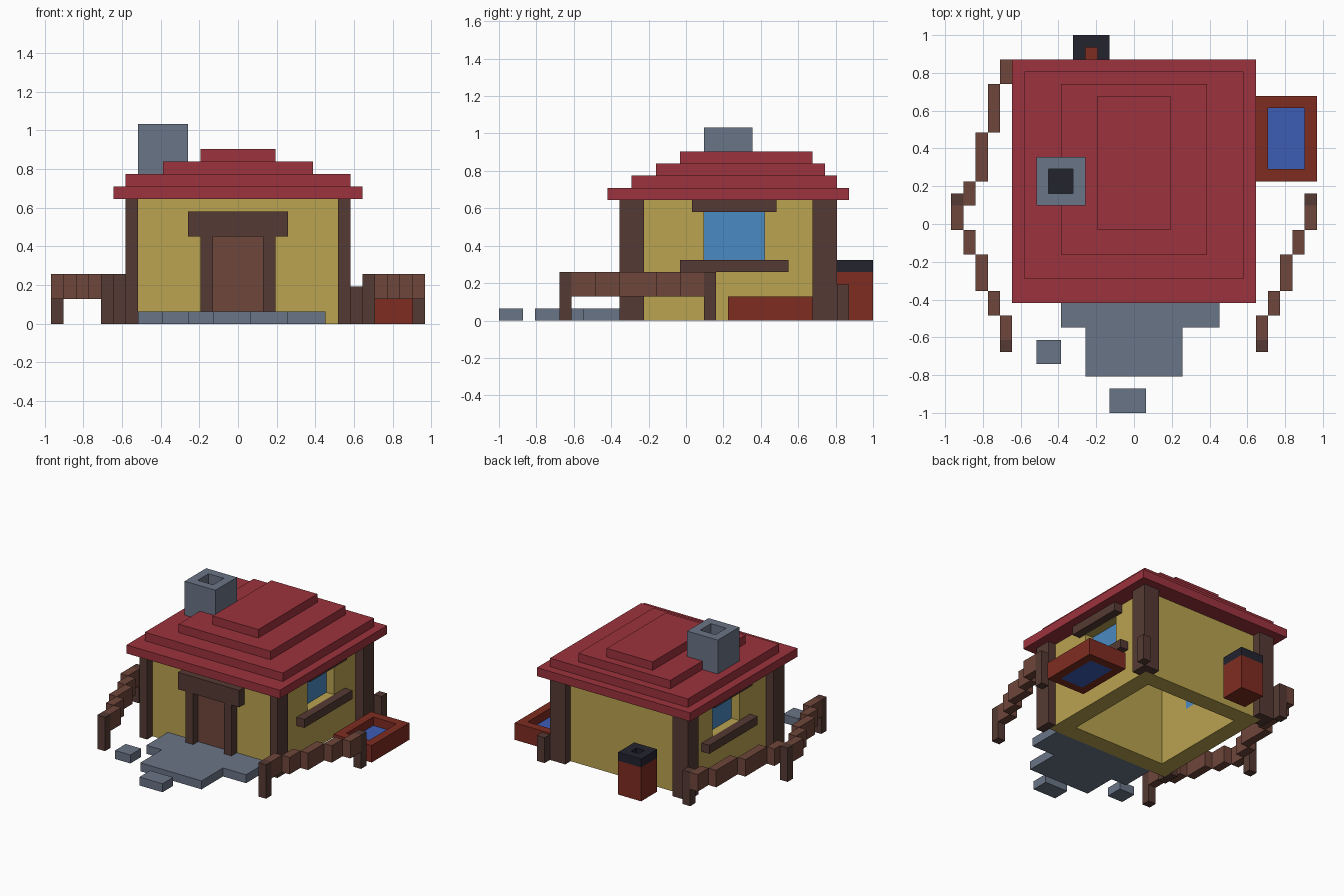
import bpy, bmesh
from mathutils import Vector

cube = bpy.data.objects.get("Cube")
if cube:
    bpy.data.objects.remove(cube, do_unlink=True)

U = 2 / 31                      # one block of the building grid


def linear(c):
    return c / 12.92 if c <= 0.04045 else ((c + 0.055) / 1.055) ** 2.4


def material(name, hexcode):
    rgb = [linear(int(hexcode[i:i + 2], 16) / 255) for i in (0, 2, 4)]
    m = bpy.data.materials.new(name)
    m.use_nodes = True
    m.diffuse_color = (*rgb, 1)
    bsdf = m.node_tree.nodes["Principled BSDF"]
    bsdf.inputs["Base Color"].default_value = (*rgb, 1)
    bsdf.inputs["Roughness"].default_value = 0.9
    return m


ROOF = material("roof red", "9C333D")
WALL = material("wall yellow", "BAA350")
TIMBER = material("dark timber", "553A33")
WOOD = material("light wood", "6F463B")
STONE = material("grey stone", "6A7587")
GLASS = material("window blue", "4A8AC2")
WATER = material("water blue", "3D5DB6")
CLAY = material("clay red", "7E2C21")
SOOT = material("soot black", "23232F")


def finish(name, mat, bm):
    """Turn grid coordinates into a centred object."""
    for v in bm.verts:
        v.co = Vector(((v.co.x - 15) * U, (v.co.y - 15.5) * U, v.co.z * U))
    bmesh.ops.recalc_face_normals(bm, faces=bm.faces)
    me = bpy.data.meshes.new(name)
    bm.to_mesh(me)
    bm.free()
    me.materials.append(mat)
    ob = bpy.data.objects.new(name, me)
    bpy.context.collection.objects.link(ob)
    return ob


def prism(name, mat, pts, z0, z1):
    """Extrude a plan outline upwards."""
    bm = bmesh.new()
    f = bm.faces.new([bm.verts.new((x, y, z0)) for x, y in pts])
    top = bmesh.ops.extrude_face_region(bm, geom=[f], use_keep_orig=True)["geom"]
    for v in top:
        if isinstance(v, bmesh.types.BMVert):
            v.co.z = z1
    return finish(name, mat, bm)


def box(name, mat, x0, x1, y0, y1, z0, z1):
    return prism(name, mat, [(x0, y0), (x1, y0), (x1, y1), (x0, y1)], z0, z1)


def frame(name, mat, outer, hole, d0, d1, axis="z"):
    """Rectangular ring (a0, a1, b0, b1) with a hole, deep along one axis."""
    def corners(r):
        return [(r[0], r[2]), (r[1], r[2]), (r[1], r[3]), (r[0], r[3])]
    bm = bmesh.new()
    rings = []
    for rect in (outer, hole):
        for d in (d0, d1):
            rings.append([bm.verts.new((a, b, d) if axis == "z" else (d, a, b))
                          for a, b in corners(rect)])
    o0, o1, h0, h1 = rings
    for i in range(4):
        j = (i + 1) % 4
        for p, q in ((o0, o1), (o1, h1), (h1, h0), (h0, o0)):
            bm.faces.new((p[i], p[j], q[j], q[i]))
    return finish(name, mat, bm)


def sides(x0, x1):
    """A span on the +x side and its mirror."""
    return (("left", x0, x1), ("right", 30 - x1, 30 - x0))


# Stepped roof
for n, (x0, x1, y0, y1) in enumerate([(5, 25, 9, 29), (6, 24, 11, 28),
                                      (9, 21, 13, 27), (12, 18, 15, 26)]):
    box(f"roof_step_{n + 1}", ROOF, x0, x1, y0, y1, 10 + n, 11 + n)

# Chimney with sooty flue
frame("chimney", STONE, (7, 11, 17, 21), (8, 10, 18, 20), 12, 16)
box("chimney_flue", SOOT, 8, 10, 18, 20, 12, 14)

# Hollow walls, two blocks thick
box("front_wall", WALL, 9, 21, 11, 13, 0, 10)
box("back_wall", WALL, 9, 21, 25, 27, 0, 10)
for side, x0, x1 in sides(21, 23):
    frame(f"{side}_wall", WALL, (11, 27, 0, 10), (17, 22, 5, 9), x0, x1, "x")

# Recessed windows with lintel and sill
for side, x0, x1 in sides(21, 22):
    box(f"{side}_window", GLASS, x0, x1, 17, 22, 5, 9)
for side, x0, x1 in sides(23, 24):
    box(f"{side}_window_lintel", TIMBER, x0, x1, 16, 23, 9, 10)
    box(f"{side}_window_sill", TIMBER, x0, x1, 15, 24, 4, 5)
    box(f"{side}_front_corner_post", TIMBER, x0, x1, 10, 12, 0, 10)

# L-shaped back corner posts
ell = [(24, 26), (24, 28), (22, 28), (22, 27), (23, 27), (23, 26)]
prism("left_back_corner_post", TIMBER, ell, 0, 10)
prism("right_back_corner_post", TIMBER, [(30 - x, y) for x, y in ell], 0, 10)

# Door and its frame
box("door", WOOD, 13, 17, 10.92, 11.5, 1, 7)
for side, x0, x1 in sides(17, 18):
    box(f"{side}_door_post", TIMBER, x0, x1, 10, 11, 1, 7)
box("door_lintel", TIMBER, 11, 19, 10, 11, 7, 9)

# Stone terrace and stepping stones
prism("terrace", STONE, [(9, 11), (9, 7), (11, 7), (11, 3), (19, 3),
                         (19, 7), (22, 7), (22, 11)], 0, 1)
box("stepping_stone_side", STONE, 7, 9, 4, 6, 0, 1)
box("stepping_stone_front", STONE, 13, 16, 0, 2, 0, 1)

# Water basin
frame("basin", CLAY, (25, 30, 19, 26), (26, 29, 20, 25), 0, 2)
box("basin_water", WATER, 26, 29, 20, 25, 0, 1)

# Barrel behind the house
box("barrel", CLAY, 10, 13, 28, 31, 0, 4)
frame("barrel_rim", SOOT, (10, 13, 28, 31), (11, 12, 29, 30), 4, 5)

# Curving fence: rails (x, y0, y1), then posts (x, y, height)
front_rails = [(25, 6, 8), (26, 8, 10), (27, 10, 13), (28, 13, 15), (29, 15, 17)]
back_rails = [(0, 15, 17), (1, 17, 19), (2, 19, 23), (3, 23, 27), (4, 27, 29)]
rails = front_rails + [(29 - x, a, b) for x, a, b in front_rails[:-1]] + back_rails
for n, (x, y0, y1) in enumerate(rails):
    box(f"fence_rail_{n + 1}", WOOD, x, x + 1, y0, y1, 2, 4)
for n, (x, y, h) in enumerate([(25, 5, 4), (29, 17, 4), (4, 5, 4),
                               (0, 17, 4), (5, 28, 4), (24, 28, 3)]):
    box(f"fence_post_{n + 1}", TIMBER, x, x + 1, y, y + 1, 0, h)
